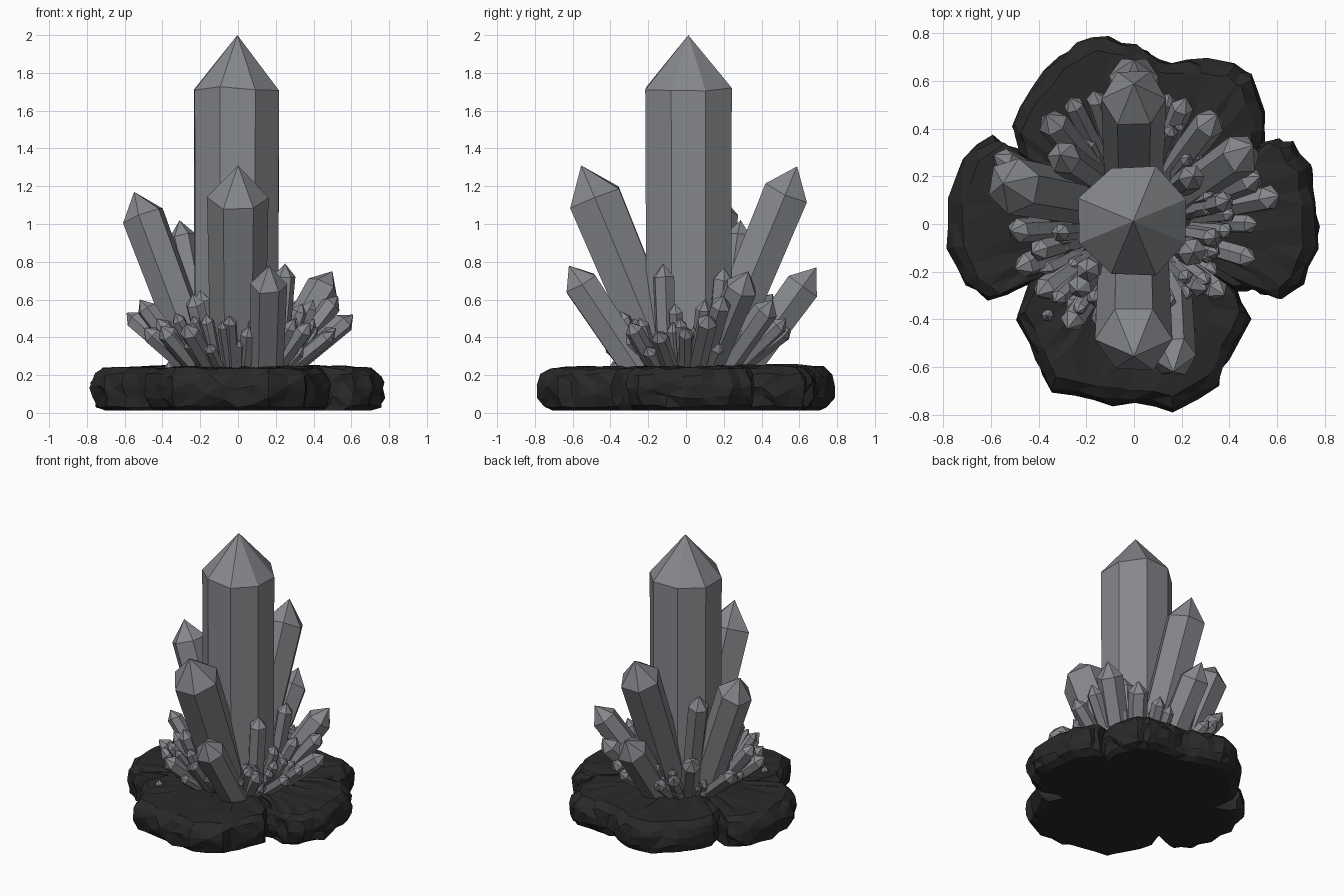
import bpy, bmesh, math, random
from mathutils import Vector

if "Cube" in bpy.data.objects:
    bpy.data.objects.remove(bpy.data.objects["Cube"])

random.seed(7)


def material(name, rgb):
    m = bpy.data.materials.new(name)
    m.diffuse_color = (*rgb, 1)
    m.use_nodes = True
    m.node_tree.nodes["Principled BSDF"].inputs["Base Color"].default_value = m.diffuse_color
    return m


CRYSTAL = material("smoky grey crystal", (0.24, 0.245, 0.262))
ROCK = material("dark rock", (0.022, 0.022, 0.022))


def finish(bm, name, mat):
    bmesh.ops.recalc_face_normals(bm, faces=bm.faces)
    me = bpy.data.meshes.new(name)
    bm.to_mesh(me)
    bm.free()
    me.materials.append(mat)
    ob = bpy.data.objects.new(name, me)
    bpy.context.collection.objects.link(ob)


def add_crystal(bm, base, tip, r, sides=6, cap=1.15, foot=0.88, jitter=0.06, turn=None):
    """Prism along base-tip that widens slightly, closed by a pointed cap."""
    base, tip = Vector(base), Vector(tip)
    axis = (tip - base).normalized()
    q = axis.to_track_quat('Z', 'Y')
    shoulder = tip - axis * r * cap
    if turn is None:
        turn = random.random()
    low, high = [], []
    for i in range(sides):
        a = turn + math.tau * i / sides
        d = q @ Vector((math.cos(a), math.sin(a), 0)) * r * random.uniform(1 - jitter, 1 + jitter)
        low.append(bm.verts.new(base + d * foot))
        high.append(bm.verts.new(shoulder + d + axis * r * random.uniform(-1, 1) * jitter * 2))
    point = bm.verts.new(tip)
    for i in range(sides):
        j = (i + 1) % sides
        bm.faces.new((low[i], low[j], high[j], high[i]))
        bm.faces.new((high[i], high[j], point))
    bm.faces.new(low[::-1])


# Rock base: lobed outline, doubled with chipped midpoints, swept through rings that round the edge
lobes = [(.43, -.28), (.50, -.27), (.61, -.31), (.71, -.25), (.78, -.1), (.765, .08), (.745, .24), (.67, .34),
         (.6, .365), (.54, .33), (.545, .48), (.5, .63), (.43, .67), (.3, .69), (.15, .68), (.05, .73),
         (-.05, .77), (-.17, .785), (-.31, .70), (-.44, .57), (-.51, .42), (-.48, .31), (-.6, .365),
         (-.72, .28), (-.775, .1), (-.78, -.1), (-.71, -.25), (-.61, -.315), (-.44, -.25), (-.49, -.4),
         (-.41, -.57), (-.35, -.70), (-.16, -.74), (0, -.76), (.17, -.785), (.35, -.69), (.4, -.56),
         (.485, -.39)]
outline = []
for i, (x, y) in enumerate(lobes):
    u, v = lobes[(i + 1) % len(lobes)]
    f = random.uniform(.985, 1.02)
    outline += [(x, y), ((x + u) / 2 * f, (y + v) / 2 * f)]
# ring: scale, height, wobble sideways, wobble in height
rings = [(.90, .012, 0, 0), (.965, .035, .012, .008), (.99, .085, .013, .015), (1, .145, .012, .018),
         (.975, .2, .012, .012), (.92, .235, .01, .009), (.75, .24, .012, .01), (.5, .243, .01, .008)]
bm = bmesh.new()
loops = []
for s, z, w, h in rings:
    loops.append([bm.verts.new((x * s + random.uniform(-w, w), y * s + random.uniform(-w, w),
                                z + random.uniform(-h, h) + .012 * max(0, y) * (z > .2)))
                  for x, y in outline])
n = len(outline)
for a, b in zip(loops, loops[1:]):
    for i in range(n):
        j = (i + 1) % n
        bm.faces.new((a[i], a[j], b[j], b[i]))
for ring, z in ((loops[0], .012), (loops[-1], .25)):
    mid = bm.verts.new((0, 0, z))
    for i in range(n):
        bm.faces.new((ring[i], ring[(i + 1) % n], mid))
bmesh.ops.triangulate(bm, faces=bm.faces[:])
finish(bm, "rock_base", ROCK)

# Main upright crystal
bm = bmesh.new()
add_crystal(bm, (-.003, .015, .15), (-.003, .012, 2), .244, sides=8, cap=1.15, foot=.98,
            jitter=.03, turn=math.pi / 8)
finish(bm, "main_crystal", CRYSTAL)

# Large leaning crystals: base, tip, radius
bm = bmesh.new()
for base, tip, r in [
    ((0, -.07, .15), (0, -.555, 1.31), .16),
    ((0, .11, .15), (0, .588, 1.305), .135),
    ((0, .24, .15), (0, .69, .77), .108),
    ((-.17, .1, .15), (-.55, .17, 1.17), .12),
    ((-.14, .17, .15), (-.31, .29, 1.02), .072),
    ((.15, .08, .15), (.5, .33, .75), .09),
    ((.15, -.2, .15), (.165, -.62, .78), .1),
    ((.2, -.1, .15), (.25, -.12, .79), .06),
    ((.17, .14, .15), (.25, .2, .77), .055),
]:
    add_crystal(bm, base, tip, r, jitter=.04, turn=0)
finish(bm, "leaning_crystals", CRYSTAL)

# Small crystals, fanning out from the centre: tip and radius
bm = bmesh.new()
for x, y, z, r in [
    (.61, .12, .52, .055), (.53, .2, .62, .055), (.52, 0, .45, .04), (.51, -.15, .43, .045),
    (.38, -.3, .48, .048), (.3, -.28, .5, .048), (-.52, -.03, .6, .052), (-.5, -.19, .45, .05),
    (-.43, -.12, .5, .048), (-.59, .29, .53, .052), (-.37, .46, .63, .062), (-.41, -.3, .46, .052),
    (-.28, -.44, .47, .052), (-.24, -.28, .63, .05), (-.27, .53, .5, .042), (-.17, .56, .45, .042),
    (.15, .55, .45, .042), (.22, .53, .5, .048), (.35, .46, .6, .066), (-.2, -.2, .65, .052),
    (-.36, .1, .64, .05), (.4, .1, .6, .045), (.34, -.06, .58, .04),
]:
    k = .2 / math.hypot(x, y)
    add_crystal(bm, (x * k, y * k, .17), (x, y, z), r)
for i in range(56):
    a = math.tau * (i + random.uniform(-.4, .4)) / 56
    reach = random.uniform(.31, .48)
    c, s = math.cos(a), math.sin(a)
    add_crystal(bm, (c * .22, s * .22, .18), (c * reach, s * reach, random.uniform(.34, .54)),
                random.uniform(.026, .042))
add_crystal(bm, (-.36, -.38, .2), (-.365, -.385, .275), .027)
finish(bm, "small_crystals", CRYSTAL)
